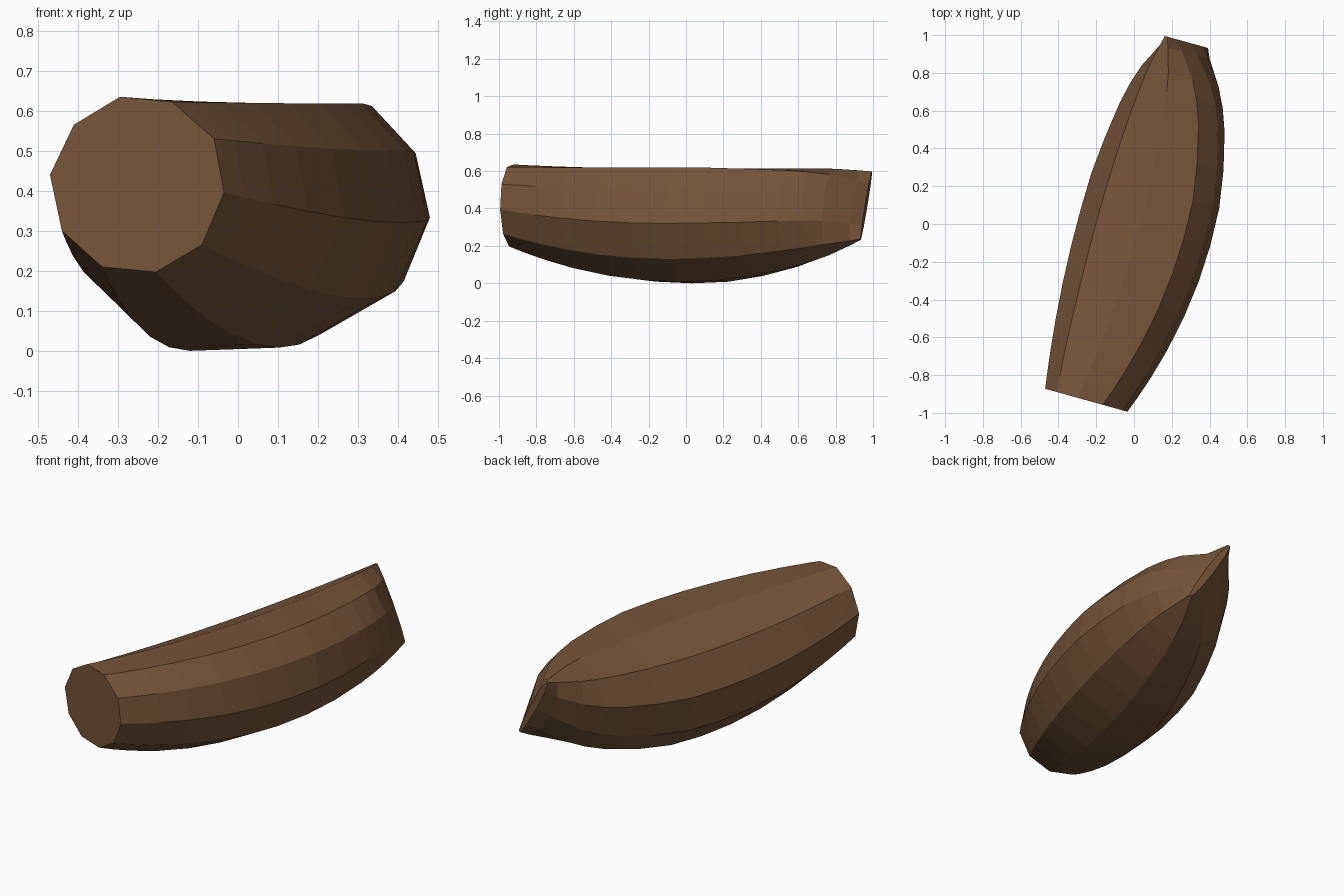
import bpy, bmesh
from mathutils import Vector

if "Cube" in bpy.data.objects:
    bpy.data.objects.remove(bpy.data.objects["Cube"])

# Cross-sections (sideways, height): the flat front end and the swollen middle
FRONT = [(-.219, .44), (-.157, .565), (-.037, .635), (.098, .622), (.207, .53),
         (.233, .395), (.175, .265), (.056, .197), (-.084, .21), (-.188, .30)]
MID = [(-.293, .33), (-.195, .51), (.03, .612), (.275, .618), (.385, .50),
       (.42, .32), (.325, .13), (.105, .008), (-.125, .0), (-.26, .13)]

# Stations along the length, with the amount of pinch toward the flattened tail
STATIONS = [(-.967, 0), (-.88, 0), (-.76, 0), (-.6, 0), (-.4, 0), (-.2, 0), (0, 0),
            (.2, 0), (.4, .04), (.6, .1), (.72, .18), (.82, .31), (.95, .68), (1.003, .9)]

AXIS = Vector((.268, .963, 0))     # length direction
SIDE = Vector((.963, -.268, 0))    # sideways direction
PINCH = Vector((.85, .53))         # direction squeezed at the tail


def section(s, pinch):
    w = max(0, 1 - (abs(s) / (.967 if s < 0 else 1.003)) ** 2)
    pts = [Vector(f).lerp(Vector(m), w) for f, m in zip(FRONT, MID)]
    centre = sum(pts, Vector((0, 0))) / len(pts)
    return [p - PINCH * (p - centre).dot(PINCH) * pinch for p in pts]


# Body: loft the sections and cap both ends
bm = bmesh.new()
rings = [[bm.verts.new(AXIS * s + SIDE * p.x + Vector((0, 0, p.y))) for p in section(s, q)]
         for s, q in STATIONS]
for a, b in zip(rings, rings[1:]):
    for i in range(10):
        j = (i + 1) % 10
        bm.faces.new((a[i], a[j], b[j], b[i]))
bm.faces.new(rings[0])
bm.faces.new(rings[-1])
bmesh.ops.recalc_face_normals(bm, faces=bm.faces)

mesh = bpy.data.meshes.new("curved_pod")
bm.to_mesh(mesh)
bm.free()
pod = bpy.data.objects.new("curved_pod", mesh)
bpy.context.collection.objects.link(pod)

# Brown surface
brown = bpy.data.materials.new("brown")
brown.diffuse_color = (.18, .09, .042, 1)
brown.use_nodes = True
brown.node_tree.nodes["Principled BSDF"].inputs["Base Color"].default_value = brown.diffuse_color
mesh.materials.append(brown)
